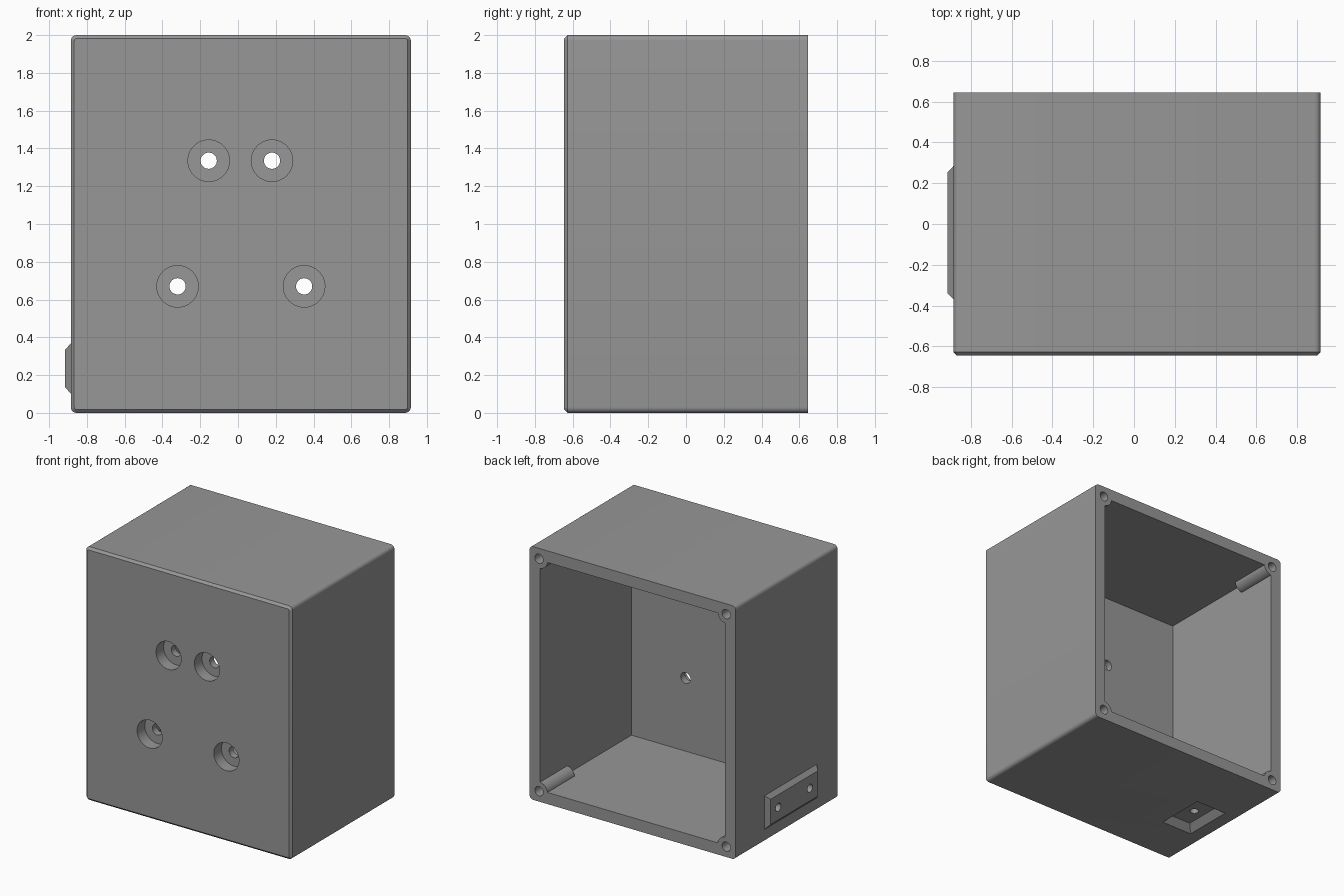
import bpy, bmesh, math
from mathutils import Vector, Matrix

if "Cube" in bpy.data.objects:
    bpy.data.objects.remove(bpy.data.objects["Cube"])

X0, X1, Y0, Y1, H = -0.885, 0.915, -0.645, 0.645, 2.0
WALL, FRONT_IN = 0.092, -0.495

grey = bpy.data.materials.new("grey plastic")
grey.diffuse_color = (0.31, 0.31, 0.31, 1)
grey.use_nodes = True
grey.node_tree.nodes["Principled BSDF"].inputs["Base Color"].default_value = grey.diffuse_color


def finish(name, bm):
    bmesh.ops.recalc_face_normals(bm, faces=bm.faces)
    mesh = bpy.data.meshes.new(name)
    bm.to_mesh(mesh)
    bm.free()
    mesh.materials.append(grey)
    ob = bpy.data.objects.new(name, mesh)
    bpy.context.collection.objects.link(ob)
    return ob


def box(name, lo, hi):
    bm = bmesh.new()
    bmesh.ops.create_cube(bm, size=1)
    for v in bm.verts:
        v.co = Vector([lo[i] if v.co[i] < 0 else hi[i] for i in range(3)])
    return finish(name, bm)


def rod(name, start, end, radius, sides=32):
    a, b = Vector(start), Vector(end)
    bm = bmesh.new()
    rot = (b - a).to_track_quat('Z', 'Y').to_matrix().to_4x4()
    bmesh.ops.create_cone(bm, cap_ends=True, segments=sides, radius1=radius, radius2=radius,
                          depth=(b - a).length, matrix=Matrix.Translation((a + b) / 2) @ rot)
    return finish(name, bm)


def frustum(name, base, top):
    # two matching rings of four corners, joined into a sloped block
    bm = bmesh.new()
    a = [bm.verts.new(p) for p in base]
    b = [bm.verts.new(p) for p in top]
    bm.faces.new(a)
    bm.faces.new(b[::-1])
    for i in range(4):
        j = (i + 1) % 4
        bm.faces.new((a[i], b[i], b[j], a[j]))
    return finish(name, bm)


def rect(u0, u1, v0, v1, place):
    return [place(u, v) for u, v in ((u0, v0), (u1, v0), (u1, v1), (u0, v1))]


def combine(target, tool, op='DIFFERENCE'):
    mod = target.modifiers.new("combine", 'BOOLEAN')
    mod.operation, mod.solver, mod.object = op, 'EXACT', tool
    bpy.context.view_layer.objects.active = target
    bpy.ops.object.modifier_apply(modifier=mod.name)
    bpy.data.objects.remove(tool, do_unlink=True)


# Outer shell: rounded long edges, chamfered front rim
shell = box("enclosure", (X0, Y0, 0), (X1, Y1, H))
bm = bmesh.new()
bm.from_mesh(shell.data)
long_edges = [e for e in bm.edges if abs(e.verts[0].co.y - e.verts[1].co.y) > 0.1]
bmesh.ops.bevel(bm, geom=long_edges, offset=0.03, segments=6, profile=0.5, affect='EDGES')
front_rim = [e for e in bm.edges if all(v.co.y < Y0 + 1e-4 for v in e.verts)]
bmesh.ops.bevel(bm, geom=front_rim, offset=0.018, segments=1, affect='EDGES')
bm.to_mesh(shell.data)
bm.free()

# Hollow, leaving a screw post in each rear corner
cavity = box("cavity", (X0 + WALL, FRONT_IN, WALL), (X1 - WALL, Y1 + 0.1, H - WALL))
INSET = 0.082
corners = [(x, z) for x in (X0 + INSET, X1 - INSET) for z in (INSET, H - INSET)]
for x, z in corners:
    combine(cavity, rod("post", (x, Y1 - 0.34, z), (x, Y1 + 0.2, z), 0.075))
combine(shell, cavity)
for x, z in corners:
    combine(shell, rod("screw_hole", (x, Y1 - 0.28, z), (x, Y1 + 0.1, z), 0.037, 24))

# Counterbored holes through the front wall
for x, z in ((-0.155, 1.335), (0.18, 1.335), (-0.32, 0.67), (0.35, 0.67)):
    combine(shell, rod("counterbore", (x, Y0 - 0.1, z), (x, Y0 + 0.095, z), 0.11, 40))
    combine(shell, rod("front_hole", (x, Y0 - 0.1, z), (x, FRONT_IN + 0.1, z), 0.043, 32))

# Raised sloped pad on the left wall, with two holes
out, back = X0 - 0.03, X0 + 0.02
ext = 0.02
pad = frustum("side_pad",
              rect(-0.37 - ext, 0.285 + ext, 0.10 - ext, 0.37 + ext, lambda y, z: (back, y, z)),
              rect(-0.337, 0.252, 0.135, 0.335, lambda y, z: (out, y, z)))
combine(shell, pad, 'UNION')
for y in (0.155, -0.24):
    combine(shell, rod("side_hole", (X0 - 0.1, y, 0.235), (X0 + 0.2, y, 0.235), 0.032, 24))

# Sloped pocket under the floor, with one hole
pocket = frustum("floor_pocket",
                 rect(-0.78, -0.47, -0.27, 0.17, lambda x, y: (x, y, -0.02)),
                 rect(-0.71, -0.54, -0.20, 0.10, lambda x, y: (x, y, 0.05)))
combine(shell, pocket)
combine(shell, rod("floor_hole", (-0.62, -0.04, -0.1), (-0.62, -0.04, 0.2), 0.032, 24))

# Smooth the round surfaces and keep the edges sharp
bpy.ops.object.select_all(action='DESELECT')
shell.select_set(True)
bpy.context.view_layer.objects.active = shell
bpy.ops.object.shade_smooth_by_angle(angle=math.radians(30))
